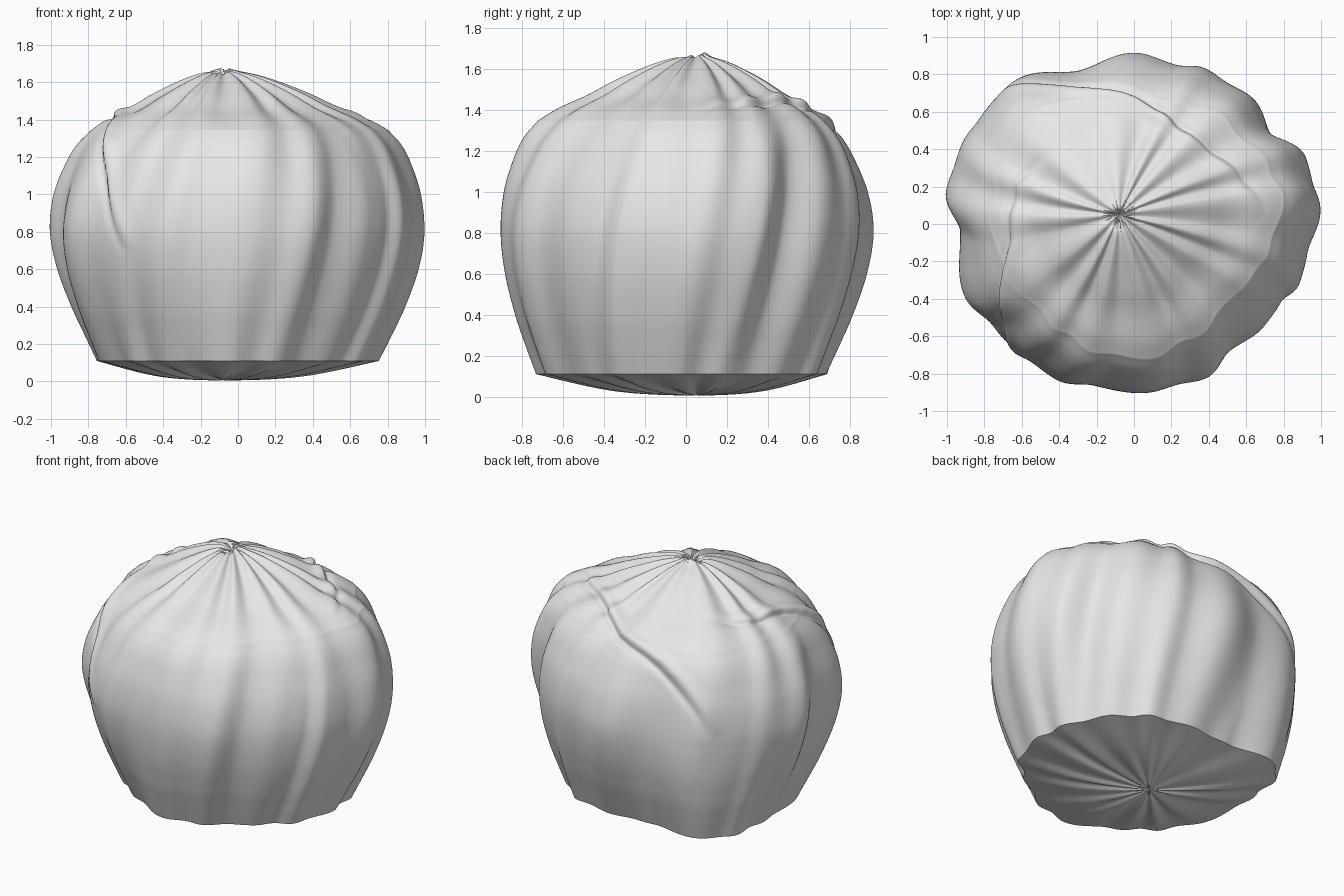
import bpy, bmesh, math, random
from mathutils import Vector

random.seed(4)
if "Cube" in bpy.data.objects:
    bpy.data.objects.remove(bpy.data.objects["Cube"], do_unlink=True)

STEPS = 360
# Folds around the belly: angle, radius; crests and valleys alternate
FOLDS = [(5, 1.0), (13, .98), (21, .985), (33, .875), (46, .925), (57, .905),
         (65, .915), (75, .88), (90, .915), (108, .87), (132, 1.0), (146, 1.0),
         (154, 1.015), (162, 1.01), (170, 1.02), (182, .93), (203, .985), (216, .93),
         (226, .93), (234, .92), (244, .93), (256, .89), (274, .905), (285, .89),
         (295, .91), (307, .85), (322, .885), (332, .89), (340, .94), (350, .94)]
# Outlines of the bottom edge and of the shoulder
FOOT = [(16, .74), (54, .73), (90, .67), (108, .7), (136, .89), (171, .76),
        (207, .71), (238, .68), (262, .72), (310, .67), (343, .74)]
SHOULDER = [(10, .8), (45, .74), (90, .67), (135, .8), (180, .77), (225, .69),
            (270, .72), (304, .68), (324, .65), (340, .71)]
# Profile sections: radius factor, height
BASE = [(0, .02), (.05, .008), (.4, .035), (.775, .11)]
SIDE = [(.775, .11), (.84, .25), (.905, .4), (.97, .6), (1, .8), (.982, 1), (.925, 1.17),
        (.87, 1.27), (.8, 1.345)]
CROWN = [(.8, 1.345), (.7, 1.402), (.55, 1.465), (.4, 1.54), (.2, 1.622), (.06, 1.655), (0, 1.63)]
# Overlapping seams pressed out of the skin
SEAMS = [[(-.4, .4, 1.48), (-.62, .2, 1.43), (-.66, -.1, 1.4), (-.72, -.4, 1.25),
          (-.72, -.52, 1.12), (-.66, -.62, .9), (-.6, -.7, .7)],
         [(.68, .05, 1.38), (.5, .3, 1.42), (.3, .45, 1.43), (.15, .57, 1.39), (0, .68, 1.34),
          (-.3, .72, 1.25), (-.6, .75, 1.05), (-.72, .72, .85)]]
HEART = Vector((0, 0, .75))
PINCH = Vector((-.08, .05))


def around(table, angle):
    """Value of an outline at an angle, with the span and position in it."""
    deg = math.degrees(angle) % 360
    if deg < table[0][0]:
        deg += 360
    for i, (a, ra) in enumerate(table):
        b, rb = table[(i + 1) % len(table)]
        b += 360 if b < a else 0
        if a <= deg <= b:
            t = (1 - math.cos(math.pi * (deg - a) / (b - a))) / 2
            return ra + (rb - ra) * t, i, t


def smooth_path(points, count):
    """Catmull-Rom samples through a profile."""
    pts = [Vector(p) for p in points]
    pts = [2 * pts[0] - pts[1]] + pts + [2 * pts[-1] - pts[-2]]
    out = []
    spans = len(pts) - 3
    for k in range(count + 1):
        u = min(k / count * spans, spans - 1e-6)
        i, t = int(u), u - int(u)
        a, b, c, d = pts[i:i + 4]
        out.append(.5 * (2 * b + (c - a) * t + (2 * a - 5 * b + 4 * c - d) * t * t
                         + (3 * b - a - 3 * c + d) * t ** 3))
    return out


# Seams as directions seen from the heart of the bun
seam_rays = [[(p - HEART).normalized() for p in smooth_path(seam, 18)] for seam in SEAMS]


def seam_lift(ray):
    """Raised lip on the upper side of a seam, groove below it."""
    lift = 0
    for seam in seam_rays:
        near = min(range(len(seam)), key=lambda i: (seam[i] - ray).length_squared)
        if (seam[near] - ray).length > .35:
            continue
        best = 9
        for i in range(max(0, near - 1), min(len(seam) - 1, near + 1)):
            a, ab = seam[i], seam[i + 1] - seam[i]
            t = max(0, min(1, (ray - a).dot(ab) / ab.length_squared))
            gap = (ray - a - ab * t).length
            if gap < best:
                best, where = gap, (i + t) / (len(seam) - 1)
                side = 1 if a.cross(ab).dot(ray) > 0 else -1
        d = best * side
        lift += math.sin(math.pi * where) ** .7 * (.024 * math.exp(-((d - .03) / .045) ** 2)
                                                   - .022 * math.exp(-((d + .025) / .025) ** 2))
    return lift


rings = ([(p, "base") for p in smooth_path(BASE, 36)[1:-1]]
         + [(p, "side") for p in smooth_path(SIDE, 110)]
         + [(p, "crown") for p in smooth_path(CROWN, 110)[1:-1]])
jag = [random.uniform(-.012, .012) for _ in range(20)]

bm = bmesh.new()
grid = []
for (s, z), part in rings:
    s = max(s, .004)
    outline, rim, reach = (FOOT, .775, .69) if z < .8 else (SHOULDER, .8, .545)
    # Belly outline gives way to the foot or shoulder outline, then to the pinch
    blend = (abs(z - .8) / reach) ** 1.6 if part == "side" else 1
    q = 1 if part == "side" else min(1, s / rim)
    drift = PINCH * (1 - q)
    row = []
    for k in range(STEPS):
        ang = 2 * math.pi * k / STEPS
        belly, span, t = around(FOLDS, ang - .2 * (z - .8))
        crest = (1 - 2 * t) * (1 if span % 2 == 0 else -1)
        edge = (around(outline, ang)[0] + .014 * crest) / rim
        r = s * (belly + (edge - belly) * blend)
        h = z
        # Gathered pleats running into the pinch
        if part == "base":
            h = max(0, h - .03 * crest * q * (1 - q))
        elif part == "crown":
            h += .045 * crest * q * (1 - q)
            # Torn lip at the tip
            tip = math.exp(-((s - .05) / .035) ** 2)
            h += tip * (jag[int(k / STEPS * 20)] + .02 * math.sin(ang + .5))
        p = Vector((r * math.cos(ang) + drift.x, r * math.sin(ang) + drift.y, h))
        if h > .6:
            ray = (p - HEART).normalized()
            p += ray * seam_lift(ray)
        row.append(bm.verts.new(p))
    grid.append(row)

for low, high in zip(grid, grid[1:]):
    for k in range(STEPS):
        n = (k + 1) % STEPS
        bm.faces.new((low[k], low[n], high[n], high[k]))

# Close both pinches
bm.faces.new(grid[0][::-1])
bm.faces.new(grid[-1])

mesh = bpy.data.meshes.new("pleated_bun")
bm.to_mesh(mesh)
bm.free()
bun = bpy.data.objects.new("pleated_bun", mesh)
bpy.context.collection.objects.link(bun)

# Plain dough colour
dough = bpy.data.materials.new("pale_grey_dough")
dough.use_nodes = True
colour = (.8, .8, .8, 1)
dough.diffuse_color = colour
dough.node_tree.nodes["Principled BSDF"].inputs["Base Color"].default_value = colour
mesh.materials.append(dough)

bpy.context.view_layer.objects.active = bun
bun.select_set(True)
bpy.ops.object.shade_smooth_by_angle(angle=math.radians(42))
